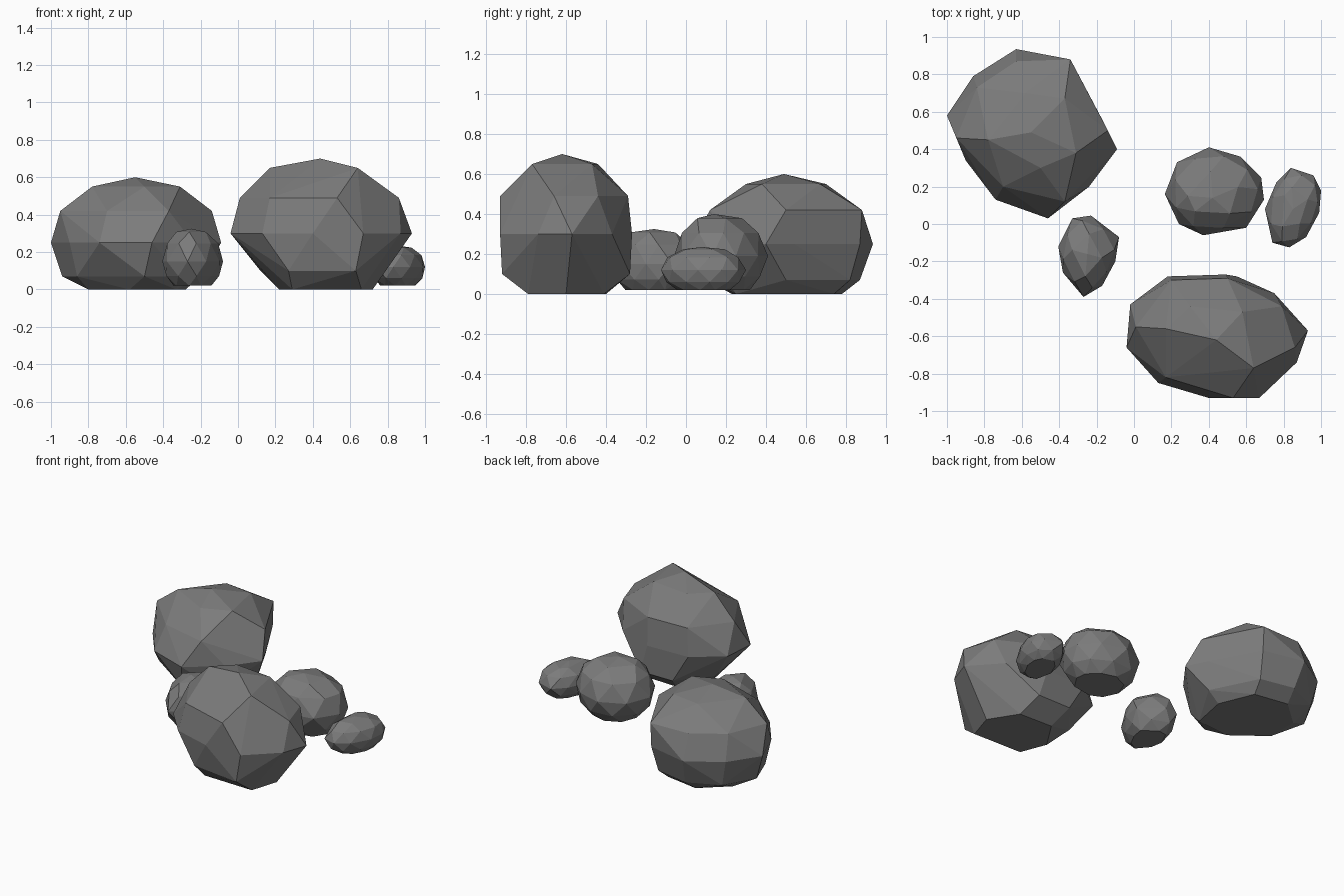
import bpy, bmesh
from mathutils import Vector

cube = bpy.data.objects.get("Cube")
if cube:
    bpy.data.objects.remove(cube)

stone = bpy.data.materials.new("stone grey")
stone.use_nodes = True
grey = (0.2, 0.2, 0.2, 1)
stone.diffuse_color = grey
stone.node_tree.nodes["Principled BSDF"].inputs["Base Color"].default_value = grey


def hull_rock(name, points):
    """Wrap a faceted convex stone around a handful of corner points."""
    bm = bmesh.new()
    for p in points:
        bm.verts.new(p)
    result = bmesh.ops.convex_hull(bm, input=list(bm.verts))
    loose = {v for v in result["geom_interior"] + result["geom_unused"]
             if isinstance(v, bmesh.types.BMVert) and v.is_valid}
    bmesh.ops.delete(bm, geom=list(loose), context="VERTS")
    # Nearly level facets merge into broad chipped planes
    bmesh.ops.dissolve_limit(bm, angle_limit=0.07, verts=list(bm.verts), edges=list(bm.edges))
    bmesh.ops.recalc_face_normals(bm, faces=list(bm.faces))
    mesh = bpy.data.meshes.new(name)
    bm.to_mesh(mesh)
    bm.free()
    mesh.materials.append(stone)
    rock = bpy.data.objects.new(name, mesh)
    bpy.context.collection.objects.link(rock)
    return rock


def sections(levels):
    """Corner points from cross-sections, keyed by height."""
    return [(x, y, z) for z, ring in levels.items() for x, y in ring]


def pebble(name, outline, waist, base, top, peak):
    """Small stone: outline at the waist, staggered smaller rings above and below."""
    pts = [Vector(p) for p in outline]
    mids = [(a + b) / 2 for a, b in zip(pts, pts[1:] + pts[:1])]
    centre = sum(pts, Vector((0, 0))) / len(pts)
    peak = Vector(peak)
    rise, drop = top - waist, waist - base
    corners = [(*p, waist) for p in pts]
    # height, ring size, ring corners and the point each ring shrinks toward
    for z, size, ring, hub in (
        (waist + rise * 0.55, 0.9, mids, centre.lerp(peak, 0.5)),
        (waist + rise * 0.9, 0.52, pts[::2], peak),
        (top, 0, pts[:1], peak),
        (waist - drop * 0.6, 0.93, mids, centre),
        (base, 0.62, pts, centre),
    ):
        corners += [(*hub.lerp(p, size), z) for p in ring]
    return hull_rock(name, corners)


# Large boulder at the back
hull_rock("back_boulder", sections({
    0: [(-.8, .4), (-.8, .62), (-.62, .78), (-.38, .74), (-.28, .5), (-.33, .25), (-.58, .23)],
    .07: [(-.94, .56), (-.82, .77), (-.6, .87), (-.36, .82), (-.2, .5), (-.3, .2), (-.5, .1), (-.86, .35)],
    .25: [(-1, .58), (-.86, .79), (-.63, .935), (-.34, .87), (-.16, .54), (-.09, .4),
          (-.24, .2), (-.46, .03), (-.74, .13), (-.9, .34)],
    .42: [(-.95, .46), (-.84, .73), (-.63, .87), (-.34, .88), (-.14, .5), (-.37, .12), (-.7, .2)],
    .55: [(-.37, .67), (-.58, .7), (-.78, .45), (-.5, .3), (-.31, .38)],
    .6: [(-.55, .49)],
}))

# Large boulder at the front
hull_rock("front_boulder", sections({
    0: [(.22, -.6), (.29, -.78), (.66, -.79), (.72, -.6), (.6, -.41), (.35, -.4)],
    .1: [(.27, -.87), (.63, -.92), (.3, -.28), (.55, -.28), (.12, -.5)],
    .3: [(-.04, -.66), (-.02, -.43), (.18, -.28), (.49, -.27), (.75, -.37),
         (.93, -.57), (.87, -.74), (.67, -.93), (.4, -.93), (.13, -.85)],
    .49: [(.01, -.55), (.17, -.82), (.53, -.93), (.86, -.66), (.79, -.44), (.5, -.29), (.2, -.3)],
    .65: [(.17, -.56), (.64, -.77), (.58, -.47), (.3, -.44)],
    .7: [(.44, -.62)],
}))

# Three smaller stones
pebble("middle_stone",
       [(.165, .16), (.23, .33), (.4, .41), (.57, .36), (.68, .25), (.695, .13), (.6, -.02), (.37, -.06), (.24, 0)],
       waist=.19, base=.02, top=.4, peak=(.42, .14))
pebble("side_stone",
       [(.84, .3), (.96, .26), (1, .18), (.99, .06), (.92, -.07), (.83, -.125), (.74, -.1), (.7, .08), (.76, .22)],
       waist=.12, base=.02, top=.235, peak=(.85, .08))
pebble("inner_stone",
       [(-.405, -.12), (-.33, .03), (-.23, .045), (-.08, -.07), (-.1, -.2), (-.17, -.33), (-.27, -.39), (-.38, -.26)],
       waist=.15, base=.02, top=.325, peak=(-.25, -.16))
